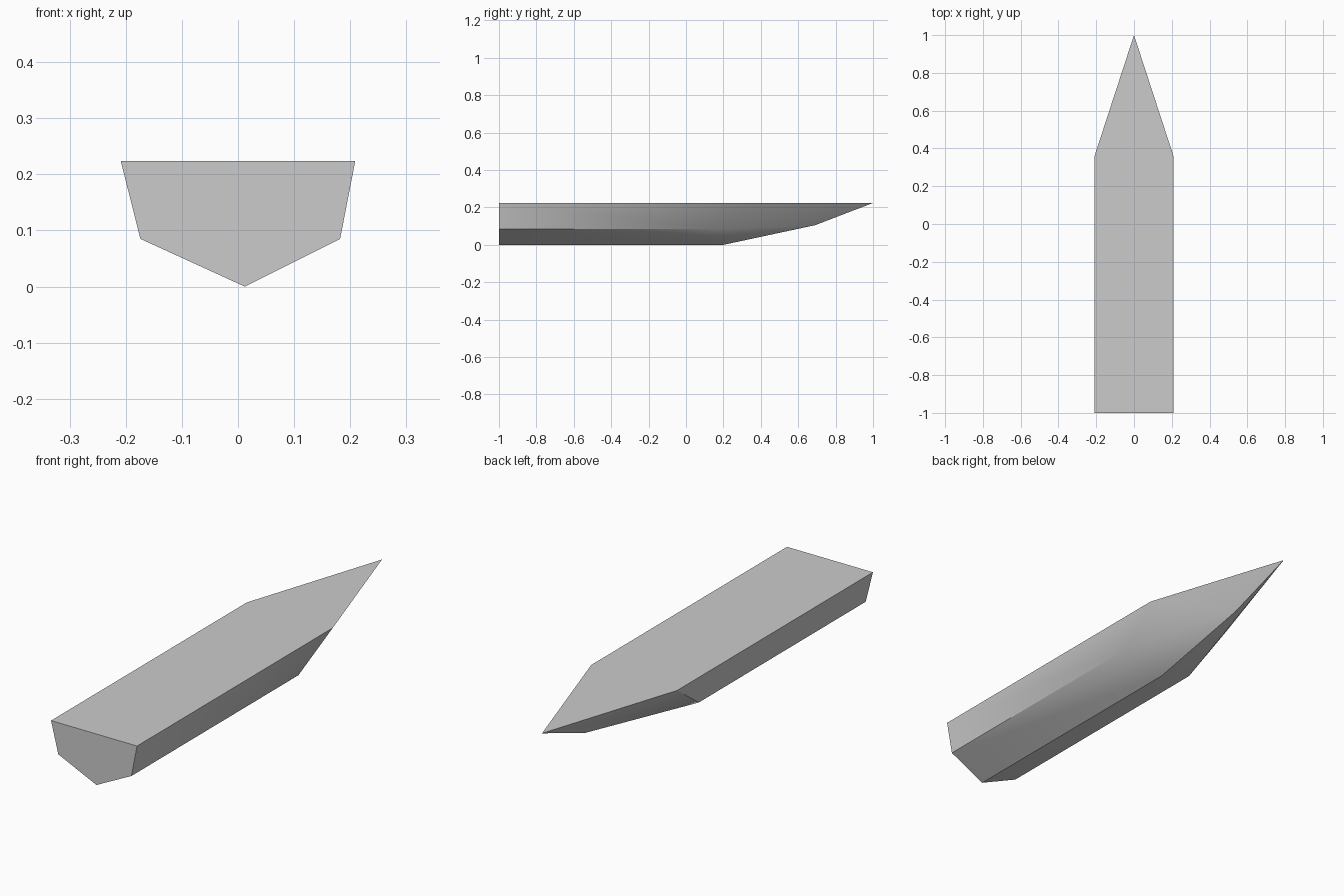
import bpy
import bmesh
import math

cube = bpy.data.objects.get("Cube")
if cube:
    bpy.data.objects.remove(cube, do_unlink=True)

# Hull colour
grey = bpy.data.materials.new("hull_grey")
grey.use_nodes = True
colour = (0.6, 0.6, 0.6, 1)
grey.diffuse_color = colour
grey.node_tree.nodes["Principled BSDF"].inputs["Base Color"].default_value = colour

# Cross-section (x, z): left deck edge, left chine, keel, right chine, right deck edge
SECTION = [(0.209, 0.224), (0.182, 0.085), (0.012, 0), (-0.174, 0.085), (-0.209, 0.224)]
# Where the straight body ends at each section point
BEND = [0.36, 0.16, 0.2, 0.16, 0.36]

bm = bmesh.new()
stern = [bm.verts.new((x, -1, z)) for x, z in SECTION]
body = [bm.verts.new((x, y, z)) for (x, z), y in zip(SECTION, BEND)]
tip = bm.verts.new((0, 1, 0.224))
stem = bm.verts.new((0.008, 0.69, 0.105))
bow = [tip, stem, stem, stem, tip]

# Straight sides and tapering bow
for i in range(4):
    bm.faces.new((stern[i], stern[i + 1], body[i + 1], body[i]))
    corners = [body[i], body[i + 1], bow[i + 1], bow[i]]
    bm.faces.new(list(dict.fromkeys(corners)))

# Flat transom and deck
bm.faces.new(stern)
bm.faces.new((stern[0], body[0], tip, body[4], stern[4]))

bmesh.ops.recalc_face_normals(bm, faces=bm.faces)
mesh = bpy.data.meshes.new("boat_hull")
bm.to_mesh(mesh)
bm.free()
mesh.materials.append(grey)

hull = bpy.data.objects.new("boat_hull", mesh)
bpy.context.collection.objects.link(hull)

# Soft bend into the bow, crisp chines and keel
bpy.ops.object.select_all(action="DESELECT")
hull.select_set(True)
bpy.context.view_layer.objects.active = hull
bpy.ops.object.shade_smooth_by_angle(angle=math.radians(30))
